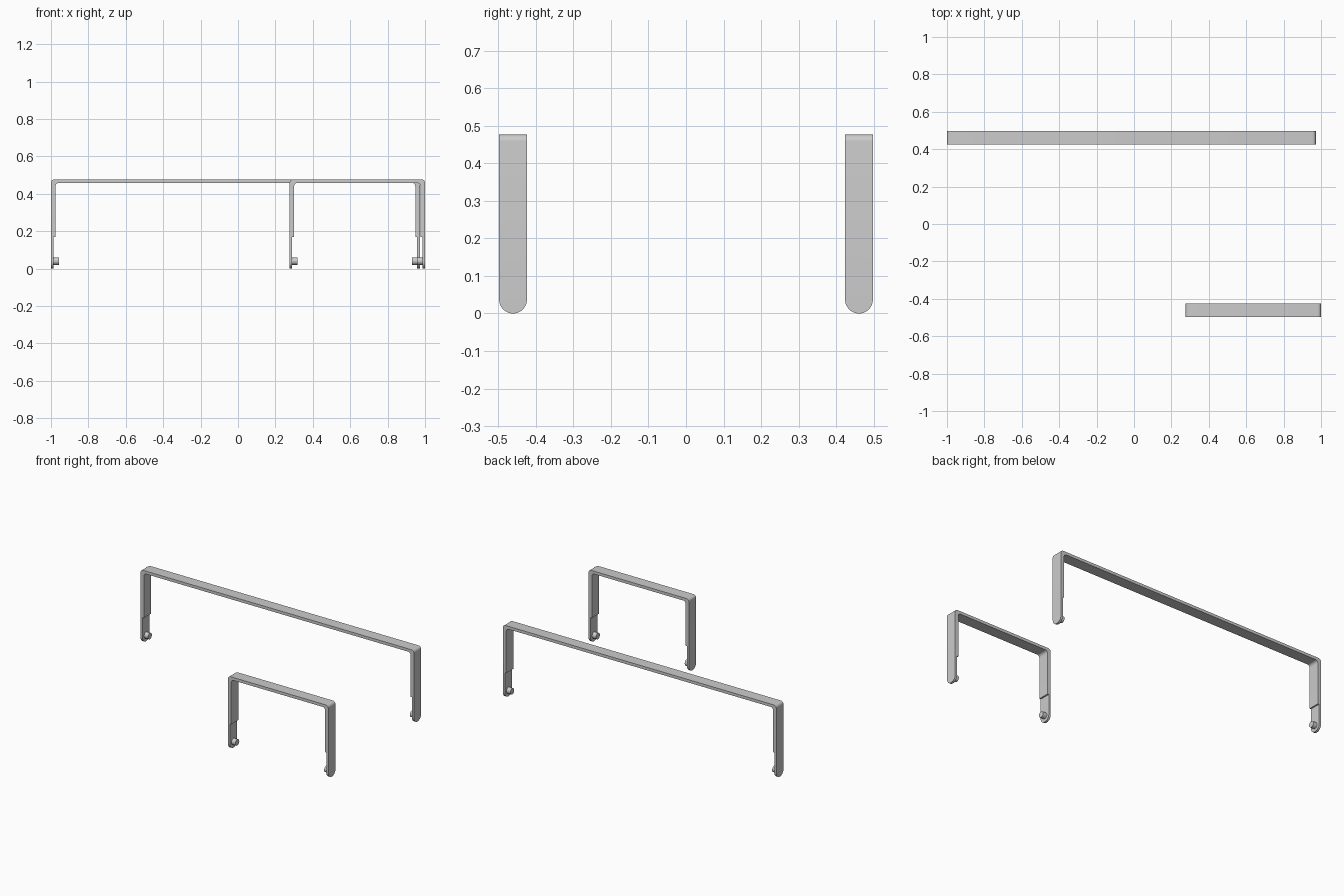
import bpy, bmesh, math

if "Cube" in bpy.data.objects:
    bpy.data.objects.remove(bpy.data.objects["Cube"])

TOP, WIDTH, BAR = 0.477, 0.074, 0.019
UPPER, LOWER, STEP = 0.024, 0.014, 0.168


def extrude(name, points, vec):
    """Closed planar outline extruded along a vector."""
    bm = bmesh.new()
    face = bm.faces.new([bm.verts.new(p) for p in points])
    out = bmesh.ops.extrude_face_region(bm, geom=[face])
    bmesh.ops.translate(bm, vec=vec, verts=[v for v in out["geom"] if isinstance(v, bmesh.types.BMVert)])
    bmesh.ops.recalc_face_normals(bm, faces=bm.faces)
    mesh = bpy.data.meshes.new(name)
    bm.to_mesh(mesh)
    bm.free()
    obj = bpy.data.objects.new(name, mesh)
    bpy.context.collection.objects.link(obj)
    return obj


def arc(cx, cy, r, a0, a1, n):
    return [(cx + r * math.cos(math.radians(a0 + (a1 - a0) * i / n)),
             cy + r * math.sin(math.radians(a0 + (a1 - a0) * i / n))) for i in range(n + 1)]


def smooth(obj):
    bpy.ops.object.select_all(action='DESELECT')
    obj.select_set(True)
    bpy.context.view_layer.objects.active = obj
    bpy.ops.object.shade_smooth_by_angle(angle=math.radians(35))


def handle(name, x0, x1, yc):
    h, cx = (x1 - x0) / 2, (x0 + x1) / 2
    # bent strip: right half of the outline, then its mirror image
    ro, ri = 0.018, 0.018
    half = arc(h - ro, TOP - ro, ro, 90, 0, 6)
    half += [(h, -0.01), (h - LOWER, -0.01), (h - LOWER, STEP), (h - UPPER, STEP)]
    half += arc(h - UPPER - ri, TOP - BAR - ri, ri, 0, 90, 6)
    outline = half + [(-x, z) for x, z in reversed(half)]
    strip = extrude(name, [(cx + x, yc - WIDTH / 2 - 0.01, z) for x, z in outline], (0, WIDTH + 0.02, 0))

    # side silhouette with rounded leg ends
    r = WIDTH / 2
    side = [(r, TOP + 0.1), (-r, TOP + 0.1)] + arc(0, r, r, 180, 360, 24)
    cutter = extrude(name + "_cutter", [(x0 - 0.1, yc + y, z) for y, z in side], (x1 - x0 + 0.2, 0, 0))
    cutter.hide_render = True
    mod = strip.modifiers.new("rounded_ends", 'BOOLEAN')
    mod.operation, mod.solver, mod.object = 'INTERSECT', 'EXACT', cutter
    bpy.ops.object.select_all(action='DESELECT')
    strip.select_set(True)
    bpy.context.view_layer.objects.active = strip
    bpy.ops.object.modifier_apply(modifier=mod.name)
    bpy.data.objects.remove(cutter)
    smooth(strip)

    # pivot pegs on the inner faces
    for s, label in ((-1, "left"), (1, "right")):
        ring = arc(yc, 0.04, 0.02, 0, 360, 24)[:-1]
        start = cx + s * (h - LOWER + 0.002)
        peg = extrude(f"{name}_{label}_peg", [(start, y, z) for y, z in ring], (-s * 0.03, 0, 0))
        smooth(peg)


handle("long_handle", -1.0, 0.972, 0.461)
handle("short_handle", 0.276, 1.0, -0.461)
